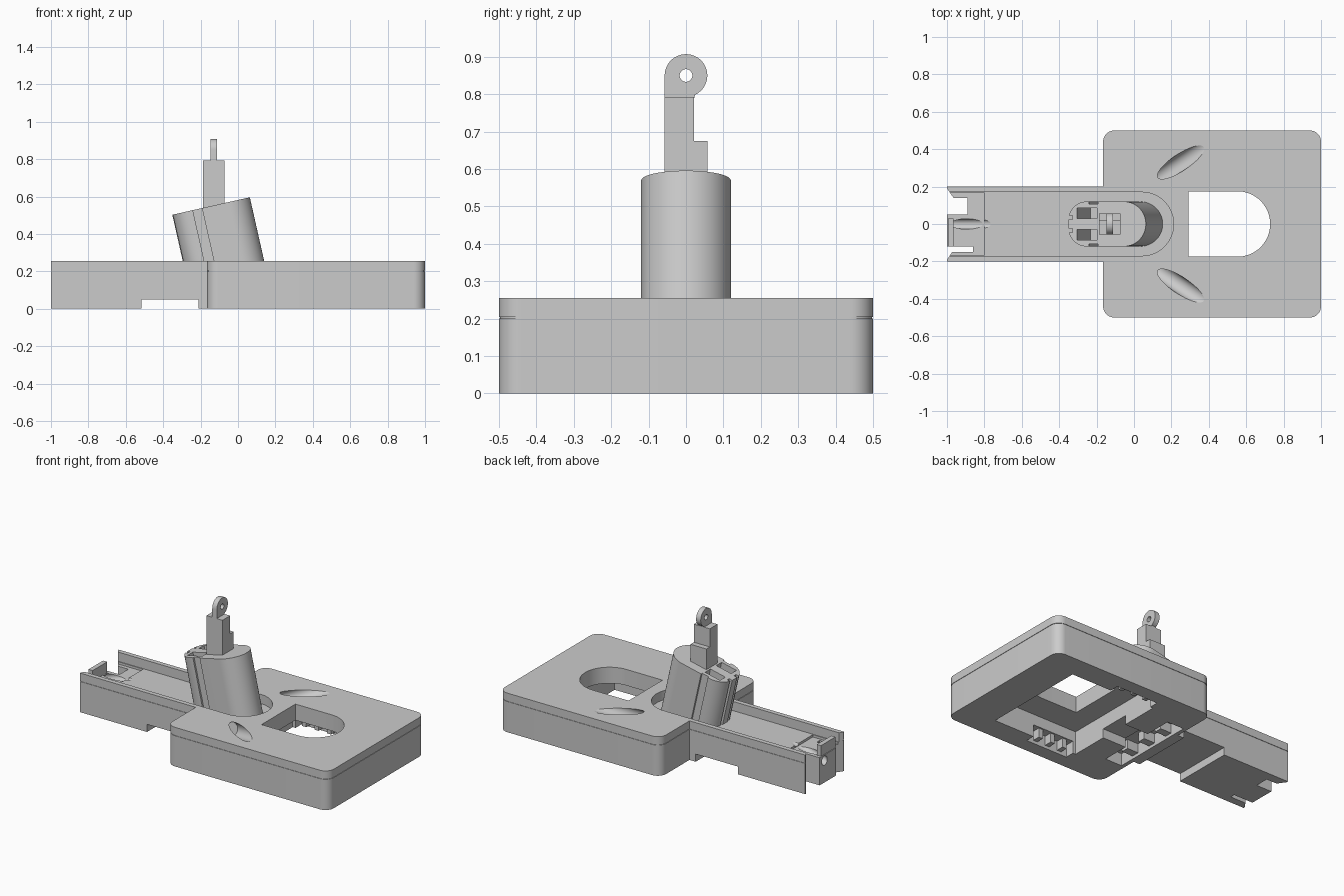
import bpy, bmesh, math
from mathutils import Matrix, Vector

old = bpy.data.objects.get("Cube")
if old:
    bpy.data.objects.remove(old, do_unlink=True)

grey = bpy.data.materials.new("plain_grey")
grey.use_nodes = True
tone = (0.6, 0.6, 0.6, 1)
grey.diffuse_color = tone
grey.node_tree.nodes["Principled BSDF"].inputs["Base Color"].default_value = tone


def loft(name, rings):
    """Closed solid through equal-length rings of points."""
    bm = bmesh.new()
    loops = [[bm.verts.new(p) for p in r] for r in rings]
    n = len(loops[0])
    for a, b in zip(loops, loops[1:]):
        for i in range(n):
            j = (i + 1) % n
            bm.faces.new((a[i], a[j], b[j], b[i]))
    bm.faces.new(loops[0][::-1])
    bm.faces.new(loops[-1])
    bmesh.ops.recalc_face_normals(bm, faces=bm.faces)
    mesh = bpy.data.meshes.new(name)
    bm.to_mesh(mesh)
    bm.free()
    ob = bpy.data.objects.new(name, mesh)
    bpy.context.collection.objects.link(ob)
    mesh.materials.append(grey)
    return ob


def prism(name, pts, z0, z1, m=Matrix()):
    return loft(name, [[m @ Vector((x, y, z)) for x, y in pts] for z in (z0, z1)])


def box(name, x0, x1, y0, y1, z0, z1, m=Matrix()):
    return prism(name, [(x0, y0), (x1, y0), (x1, y1), (x0, y1)], z0, z1, m)


def arc(cx, cy, r, a0, a1, n=12):
    angles = [math.radians(a0 + (a1 - a0) * i / n) for i in range(n + 1)]
    return [(cx + r * math.cos(a), cy + r * math.sin(a)) for a in angles]


def rod(name, start, direction, length, r):
    m = Matrix.Translation(start) @ Vector(direction).to_track_quat('Z', 'Y').to_matrix().to_4x4()
    return prism(name, arc(0, 0, r, 0, 352.5, 47), 0, length, m)


def cut(ob, cutters):
    for c in cutters:
        mod = ob.modifiers.new("cut", 'BOOLEAN')
        mod.operation, mod.solver, mod.object = 'DIFFERENCE', 'EXACT', c
        bpy.context.view_layer.objects.active = ob
        bpy.ops.object.modifier_apply(modifier=mod.name)
        bpy.data.objects.remove(c, do_unlink=True)


# Body: square case with an arm, and a fine seam all round
def outline(d):
    r, left, right, side, arm = 0.06, -0.165 + d, 1 - d, 0.5 - d, 0.2 - d
    half = [(right, 0)] + arc(right - r, side - r, r, 0, 90) + arc(left + r, side - r, r, 90, 180)
    half += [(left, arm), (-1 + d, arm)]
    return half + [(x, -y) for x, y in half[:0:-1]]


levels = [(0, 0), (0.2, 0), (0.2, 0.003), (0.204, 0.003), (0.204, 0), (0.255, 0)]
body = loft("body", [[(x, y, z) for x, y in outline(d)] for z, d in levels])

channel = [(-1.1, -0.17)] + arc(0.042, 0, 0.17, -90, 90, 32) + [(-1.1, 0.17)]
window = [(0.292, -0.175)] + arc(0.553, 0, 0.175, -90, 90, 32) + [(0.292, 0.175)]
cutters = [
    prism("channel_cut", channel, 0.195, 0.3),
    prism("window_cut", window, -0.1, 0.3),
    box("end_floor_cut", -1.1, -0.8, -0.165, 0.165, 0.18, 0.3),
    box("underside_cut", -0.517, -0.21, -0.3, 0.3, -0.1, 0.05),
    box("cavity_cut", 0.15, 0.76, -0.35, 0.35, -0.1, 0.15),
    box("side_pocket_cut", 0.17, 0.47, -0.41, 0.41, -0.1, 0.08),
    box("cross_slot_cut", -0.14, -0.02, -0.28, 0.28, -0.1, 0.08),
    box("slot_link_cut", -0.05, 0.2, -0.1, 0.1, -0.1, 0.06),
    rod("latch_hole_cut", (-1.05, 0, 0.125), (1, 0, 0.35), 0.4, 0.028),
    box("wide_notch_cut", -1.1, -0.89, 0.05, 0.14, -0.1, 0.3),
    box("narrow_notch_cut", -1.1, -0.86, -0.15, -0.12, -0.1, 0.3),
]
for s in (-1, 1):
    d = Vector((0.83, 0.55 * s, 0.32)).normalized()
    c = Vector((0.25, 0.33 * s, 0.255))
    cutters += [
        rod("dimple_cut", c - d * 0.17, d, 0.6, 0.045),
        prism("rail_tip_cut", [(-1.02, 0.22 * s), (-0.965, 0.14 * s), (-1.02, 0.14 * s)], -0.1, 0.3),
    ]
cut(body, cutters)

# Teeth inside the underside pockets and slot
for i in range(3):
    x = 0.21 + 0.09 * i
    for s in (-1, 1):
        box("pocket_tooth", x, x + 0.03, *sorted((0.36 * s, 0.415 * s)), 0.02, 0.085)
    y = -0.18 + 0.15 * i
    box("slot_tooth", -0.145, -0.06, y, y + 0.05, 0.02, 0.085)

# Latch plate across the arm tip
box("latch_plate", -0.995, -0.965, -0.12, 0.03, 0.17, 0.25)

# Tilted tower, grooved on its sides and slotted on its back
tilt = Matrix.Translation((-0.144, 0, 0.549)) @ Matrix.Rotation(math.radians(-12.7), 4, 'Y')
shape = arc(0.0925, 0, 0.12, -90, 90, 32)
shape += arc(-0.1125, 0.02, 0.1, 90, 180) + arc(-0.1125, -0.02, 0.1, 180, 270)
tower = prism("tower", shape, -0.41, 0, tilt)
tower_cuts = []
for s in (-1, 1):
    def span(a, b):
        return sorted((a * s, b * s))
    tower_cuts += [
        box("side_groove_cut", -0.1, -0.05, *span(0.108, 0.2), -0.5, 0.1, tilt),
        box("back_groove_cut", -0.3, -0.19, *span(0.025, 0.045), -0.5, 0.1, tilt),
        box("pocket_cut", -0.165, -0.055, *span(0.03, 0.085), -0.39, 0.1, tilt),
    ]
cut(tower, tower_cuts)

# Upright post with a step, carrying a ring
box("post", -0.187, -0.072, -0.057, 0.022, 0.4, 0.793)
box("post_step", -0.187, -0.072, 0.022, 0.057, 0.4, 0.675)
side_on = Matrix(((0, 0, 1, 0), (1, 0, 0, 0), (0, 1, 0, 0), (0, 0, 0, 1)))
eye = [(-0.057, 0.79), (0.022, 0.79)] + arc(0, 0.85, 0.057, -65, 180, 40)
ring = prism("ring", eye, -0.146, -0.113, side_on)
cut(ring, [rod("ring_hole_cut", (-0.3, 0, 0.85), (1, 0, 0), 0.4, 0.017)])

# Smooth the curved walls, keep edges crisp
for ob in (body, tower, ring):
    bpy.ops.object.select_all(action='DESELECT')
    ob.select_set(True)
    bpy.context.view_layer.objects.active = ob
    bpy.ops.object.shade_smooth_by_angle(angle=math.radians(12))
